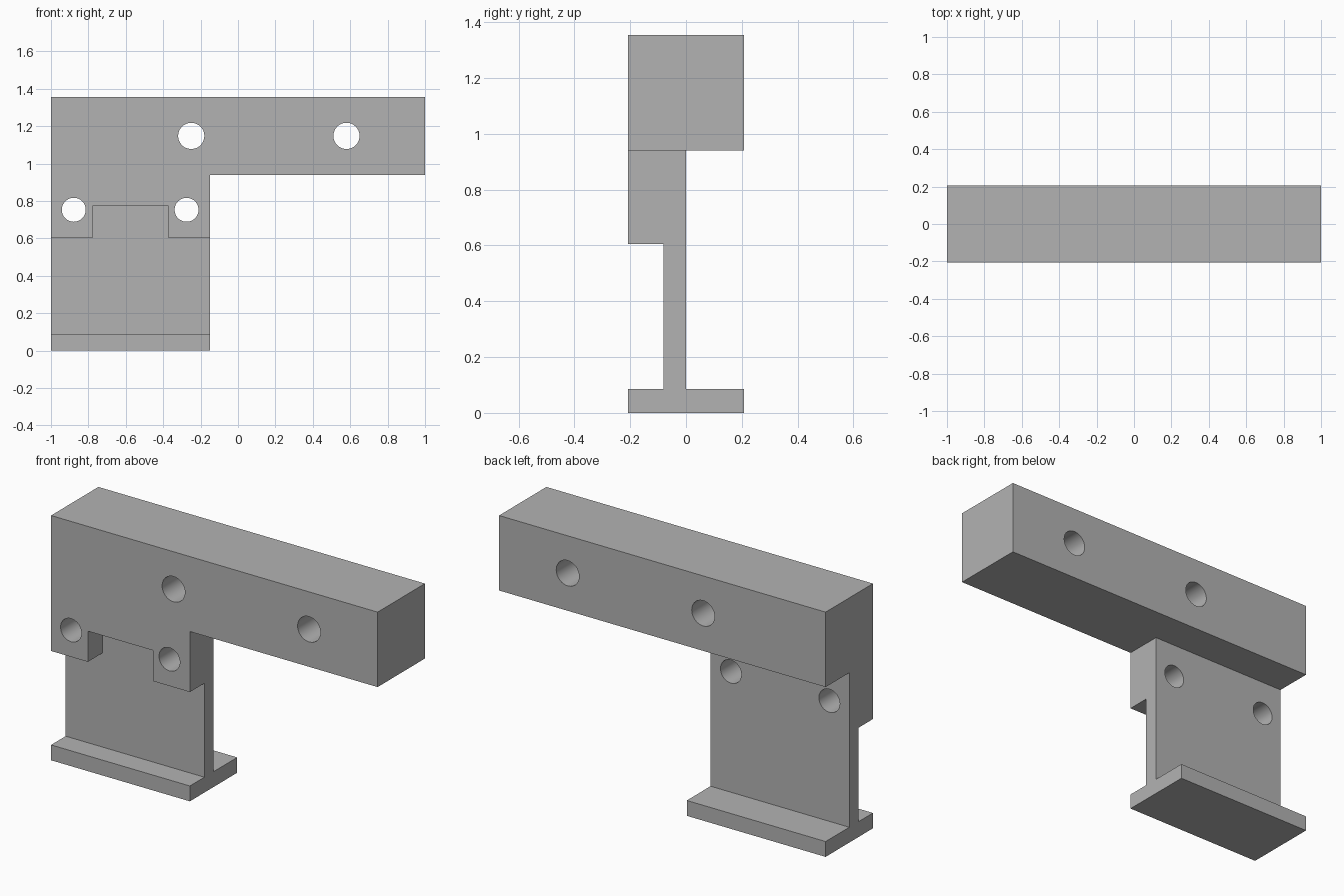
import bpy
import bmesh
import math

default = bpy.data.objects.get("Cube")
if default:
    bpy.data.objects.remove(default, do_unlink=True)

grey = bpy.data.materials.new("plain_grey")
grey.use_nodes = True
grey.diffuse_color = (0.45, 0.45, 0.45, 1)
grey.node_tree.nodes["Principled BSDF"].inputs["Base Color"].default_value = (0.45, 0.45, 0.45, 1)

HALF_DEPTH = 0.207
WEB_FRONT = -0.08
BEAM_BOTTOM, TOP = 0.94, 1.355
POST_RIGHT = -0.15


def add_object(name, bm):
    bmesh.ops.recalc_face_normals(bm, faces=bm.faces)
    mesh = bpy.data.meshes.new(name)
    bm.to_mesh(mesh)
    bm.free()
    mesh.materials.append(grey)
    obj = bpy.data.objects.new(name, mesh)
    bpy.context.collection.objects.link(obj)
    return obj


def extrude_side_profile(name, points, x0, x1):
    bm = bmesh.new()
    face = bm.faces.new([bm.verts.new((x0, y, z)) for y, z in points])
    moved = bmesh.ops.extrude_face_region(bm, geom=[face])["geom"]
    verts = [v for v in moved if isinstance(v, bmesh.types.BMVert)]
    bmesh.ops.translate(bm, vec=(x1 - x0, 0, 0), verts=verts)
    return add_object(name, bm)


def box(name, x0, x1, y0, y1, z0, z1):
    return extrude_side_profile(name, [(y0, z0), (y1, z0), (y1, z1), (y0, z1)], x0, x1)


def drill(name, x, z, radius):
    bpy.ops.mesh.primitive_cylinder_add(vertices=48, radius=radius, depth=1,
                                        location=(x, 0, z), rotation=(math.pi / 2, 0, 0))
    obj = bpy.context.object
    obj.name = name
    obj.data.materials.append(grey)
    return obj


# Bracket body: foot, web, clamp block and beam in one side profile
d = HALF_DEPTH
bracket = extrude_side_profile("bracket", [
    (-d, 0), (d, 0), (d, 0.085), (0, 0.085), (0, BEAM_BOTTOM), (d, BEAM_BOTTOM),
    (d, TOP), (-d, TOP), (-d, 0.605), (WEB_FRONT, 0.605), (WEB_FRONT, 0.085), (-d, 0.085),
], -1, 1)

# Cutters: space under the overhanging beam, front notch and bolt holes
cutters = [
    box("overhang_cutter", POST_RIGHT, 1.2, -0.5, 0.5, -0.2, BEAM_BOTTOM),
    box("notch_cutter", -0.775, -0.375, -0.5, WEB_FRONT, 0.5, 0.775),
]
for x in (-0.25, 0.58):
    cutters.append(drill("beam_hole_cutter", x, 1.148, 0.07))
for x in (-0.878, -0.275):
    cutters.append(drill("post_hole_cutter", x, 0.753, 0.064))

for cutter in cutters:
    cutter.hide_render = True
    cutter.hide_viewport = True
    cut = bracket.modifiers.new(cutter.name, "BOOLEAN")
    cut.operation = "DIFFERENCE"
    cut.solver = "EXACT"
    cut.object = cutter

# Apply the cuts and remove the helpers
bpy.context.view_layer.update()
result = bpy.data.meshes.new_from_object(
    bracket.evaluated_get(bpy.context.evaluated_depsgraph_get()))
bracket.modifiers.clear()
bracket.data = result
for cutter in cutters:
    bpy.data.objects.remove(cutter, do_unlink=True)

# Smooth hole walls, sharp block edges
bpy.ops.object.select_all(action="DESELECT")
bracket.select_set(True)
bpy.context.view_layer.objects.active = bracket
bpy.ops.object.shade_smooth_by_angle(angle=math.radians(30))
